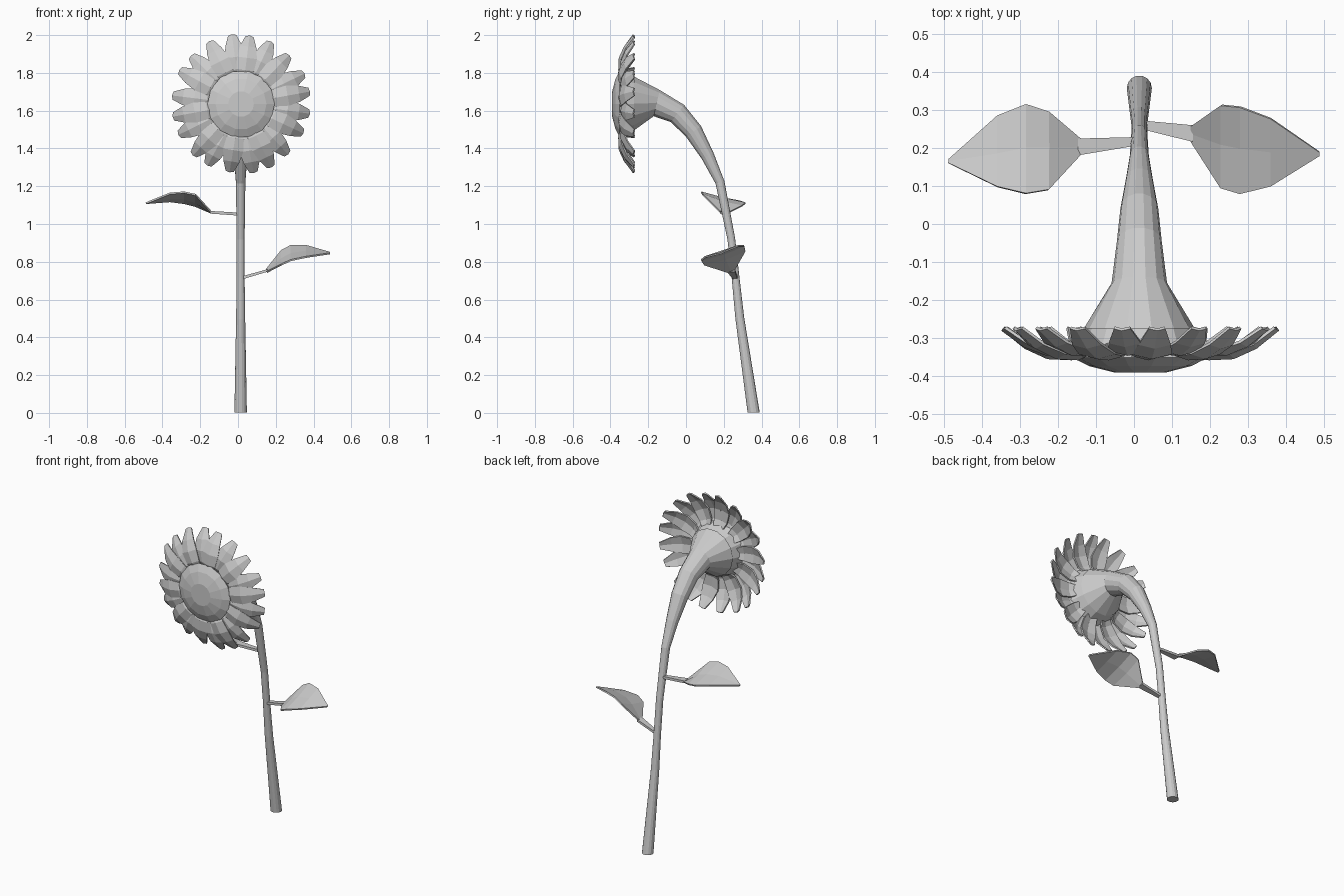
import bpy, random
from math import sin, cos, pi
from mathutils import Vector, Matrix

if "Cube" in bpy.data.objects:
    bpy.data.objects.remove(bpy.data.objects["Cube"])

random.seed(4)
HEAD = Vector((0.016, 0, 1.635))


def make(name, verts, faces, thickness=0):
    me = bpy.data.meshes.new(name)
    me.from_pydata([tuple(v) for v in verts], [], faces)
    me.update()
    ob = bpy.data.objects.new(name, me)
    bpy.context.collection.objects.link(ob)
    if thickness:
        m = ob.modifiers.new("thickness", 'SOLIDIFY')
        m.thickness = thickness
        m.offset = 0
    return ob


def loft(name, rings):
    """Skin equal-sized rings into a capped tube."""
    n = len(rings[0])
    verts = [v for r in rings for v in r]
    faces = [(k*n + i, k*n + (i+1) % n, (k+1)*n + (i+1) % n, (k+1)*n + i)
             for k in range(len(rings) - 1) for i in range(n)]
    faces += [tuple(reversed(range(n))), tuple(range(len(verts) - n, len(verts)))]
    return make(name, verts, faces)


def strip_faces(rows, cols):
    return [(r*cols + c, r*cols + c + 1, (r+1)*cols + c + 1, (r+1)*cols + c)
            for r in range(rows - 1) for c in range(cols - 1)]


# Curved stem flaring into the back of the flower head: y, z, radius
path = [(0.358, 0.003, 0.033), (0.285, 0.5, 0.024), (0.262, 0.72, 0.021),
        (0.24, 0.92, 0.021), (0.18, 1.22, 0.025), (0.115, 1.36, 0.036),
        (0.04, 1.49, 0.05), (-0.045, 1.585, 0.059), (-0.155, 1.64, 0.073),
        (-0.275, 1.638, 0.146)]
rings = []
for i, (y, z, r) in enumerate(path):
    a, b = path[max(i-1, 0)], path[min(i+1, len(path)-1)]
    t = Vector((0, b[0]-a[0], b[1]-a[1])).normalized()
    if i == 0:
        t = Vector((0, 0, 1))
    if i == len(path) - 1:
        t = Vector((0, -1, 0))
    u = Vector((1, 0, 0))
    v = t.cross(u)
    rings.append([Vector((0.014, y, z)) + r*(cos(2*pi*k/14)*u + sin(2*pi*k/14)*v)
                  for k in range(14)])
loft("stem", rings)

# Domed seed disc
profile = [(0.14, -0.273), (0.16, -0.32), (0.178, -0.352), (0.135, -0.374), (0.068, -0.391)]
loft("seed_disc", [[HEAD + Vector((r*cos(2*pi*k/14), y, r*sin(2*pi*k/14)))
                    for k in range(14)] for r, y in profile])

# Ring of curled petals in two alternating layers: radius, half width, y
petal = [(0.12, 0.022, -0.325), (0.19, 0.045, -0.355), (0.255, 0.053, -0.352),
         (0.315, 0.042, -0.325), (0.368, 0.021, -0.278)]
COUNT = 20
for p in range(COUNT):
    back = 0.018 if p % 2 else 0
    scale = 1 + random.uniform(-0.02, 0.01)
    rot = Matrix.Rotation(2*pi*(p + 0.5)/COUNT + random.uniform(-0.04, 0.04), 3, 'Y')
    verts = []
    for i, (r, w, y) in enumerate(petal):
        yy = y + back*(1 - i/(len(petal) - 1))
        for s in (-1, 0, 1):
            tip = 0.006 if s == 0 and i == len(petal) - 1 else 0
            edge = 0.012*(w/0.05) if s else 0
            verts.append(HEAD + rot @ Vector((s*w, yy + edge, (r - 0.006 + tip)*scale)))
    make("petal_%02d" % (p + 1), verts, strip_faces(len(petal), 3), 0.008)

# Leaf blades: rows of back edge, midrib and front edge as x, (y, z) * 3
left = [(-0.143, (0.225, 1.06), (0.203, 1.058), (0.18, 1.065)),
        (-0.225, (0.295, 1.095), (0.2, 1.115), (0.09, 1.155)),
        (-0.285, (0.315, 1.11), (0.2, 1.135), (0.08, 1.168)),
        (-0.36, (0.285, 1.12), (0.185, 1.138), (0.098, 1.162)),
        (-0.488, (0.17, 1.11), (0.165, 1.11), (0.16, 1.11))]
right = [(0.152, (0.258, 0.76), (0.238, 0.752), (0.217, 0.745)),
         (0.23, (0.313, 0.858), (0.21, 0.815), (0.095, 0.785)),
         (0.28, (0.308, 0.885), (0.2, 0.842), (0.08, 0.808)),
         (0.36, (0.278, 0.885), (0.19, 0.855), (0.1, 0.825)),
         (0.488, (0.19, 0.848), (0.185, 0.846), (0.18, 0.844))]
for name, rows in (("left", left), ("right", right)):
    verts = [Vector((row[0], y, z)) for row in rows for y, z in row[1:]]
    make(name + "_leaf", verts, strip_faces(len(rows), 3), 0.009)


# Tapered leaf stalks
def stalk(name, a, b):
    loft(name, [[Vector(c) + Vector((0, sy*w, sz*h))
                 for sy, sz in ((-1, -1), (1, -1), (1, 1), (-1, 1))]
                for c, w, h in ((a, 0.011, 0.008), (b, 0.022, 0.007))])


stalk("left_stalk", (0.01, 0.218, 1.052), (-0.147, 0.203, 1.062))
stalk("right_stalk", (0.015, 0.262, 0.713), (0.156, 0.238, 0.754))

# Make all normals point outwards
import bmesh
for ob in bpy.context.collection.objects:
    bm = bmesh.new()
    bm.from_mesh(ob.data)
    bmesh.ops.recalc_face_normals(bm, faces=bm.faces)
    bm.to_mesh(ob.data)
    bm.free()
